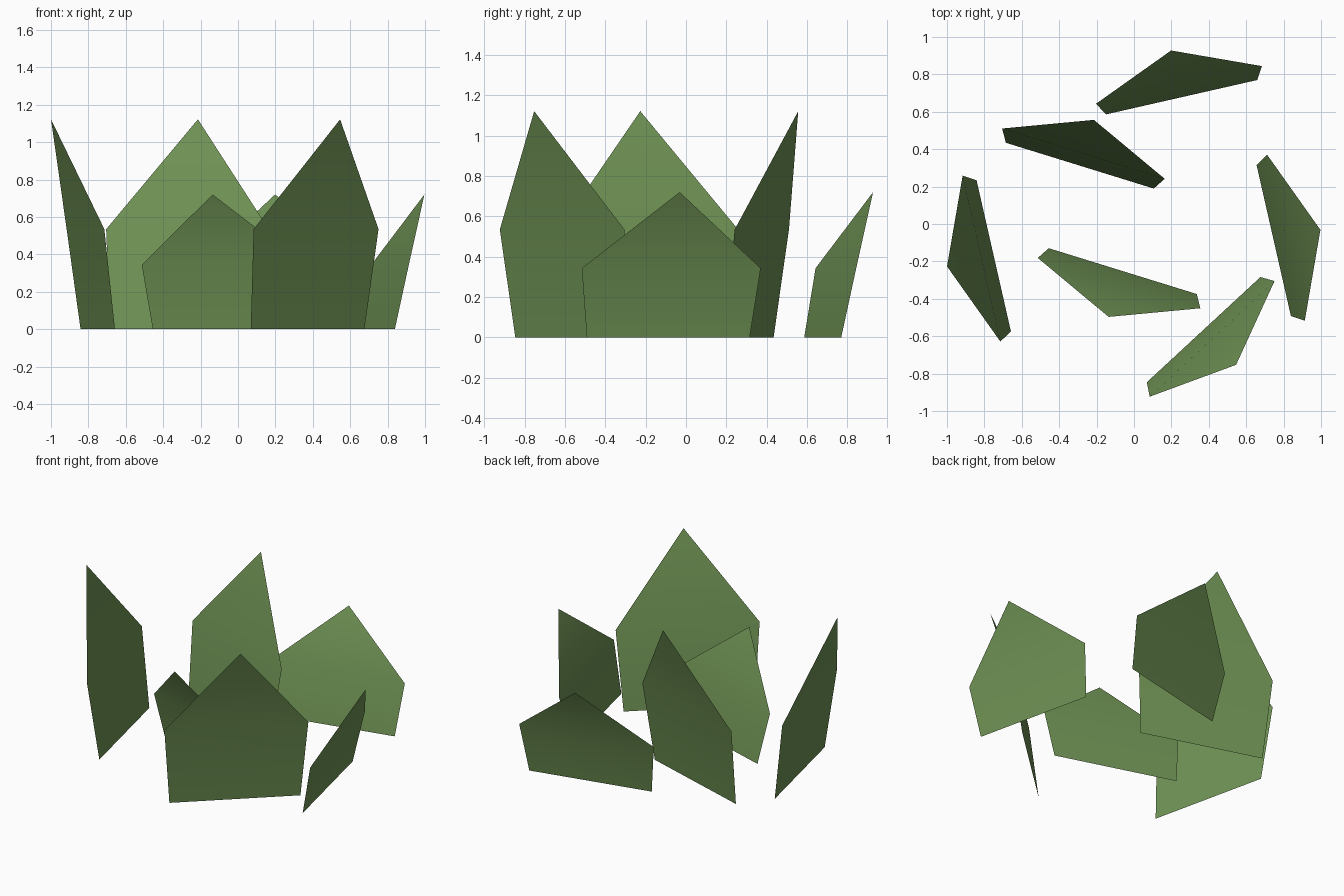
import bpy
from math import radians, sin, cos

if "Cube" in bpy.data.objects:
    bpy.data.objects.remove(bpy.data.objects["Cube"])

green = bpy.data.materials.new("leaf_green")
green.diffuse_color = (0.16, 0.29, 0.09, 1)
green.use_nodes = True
green.node_tree.nodes["Principled BSDF"].inputs["Base Color"].default_value = green.diffuse_color

# Half leaf profile: half width, outward lean, height
BASE, MID, TIP = (0.414, 0.0, 0.0), (0.455, 0.067, 0.535), (0.0, 0.256, 1.122)


def leaf(name, x, y, angle, height):
    """Pointed leaf blade leaning outward along the given heading."""
    a = radians(angle)

    def place(side, p):
        u, n, z = side * p[0], p[1], p[2] * height
        return (x + n * cos(a) - u * sin(a), y + n * sin(a) + u * cos(a), z)

    verts = [place(-1, BASE), place(1, BASE), place(1, MID), place(-1, MID), place(1, TIP)]
    mesh = bpy.data.meshes.new(name)
    mesh.from_pydata(verts, [], [(0, 1, 2, 3), (3, 2, 4)])
    mesh.shade_smooth()
    mesh.materials.append(green)
    bpy.context.collection.objects.link(bpy.data.objects.new(name, mesh))


# Three tall leaves
for i, (x, y, a) in enumerate([(-0.75, -0.17, 192.8), (-0.29, 0.312, 72.8), (0.372, -0.565, 312.8)]):
    leaf(f"tall_leaf_{i + 1}", x, y, a, 1.0)

# Three short leaves
for i, (x, y, a) in enumerate([(-0.06, -0.252, 252.8), (0.255, 0.678, 102.8), (0.747, -0.088, 12.8)]):
    leaf(f"short_leaf_{i + 1}", x, y, a, 0.642)
